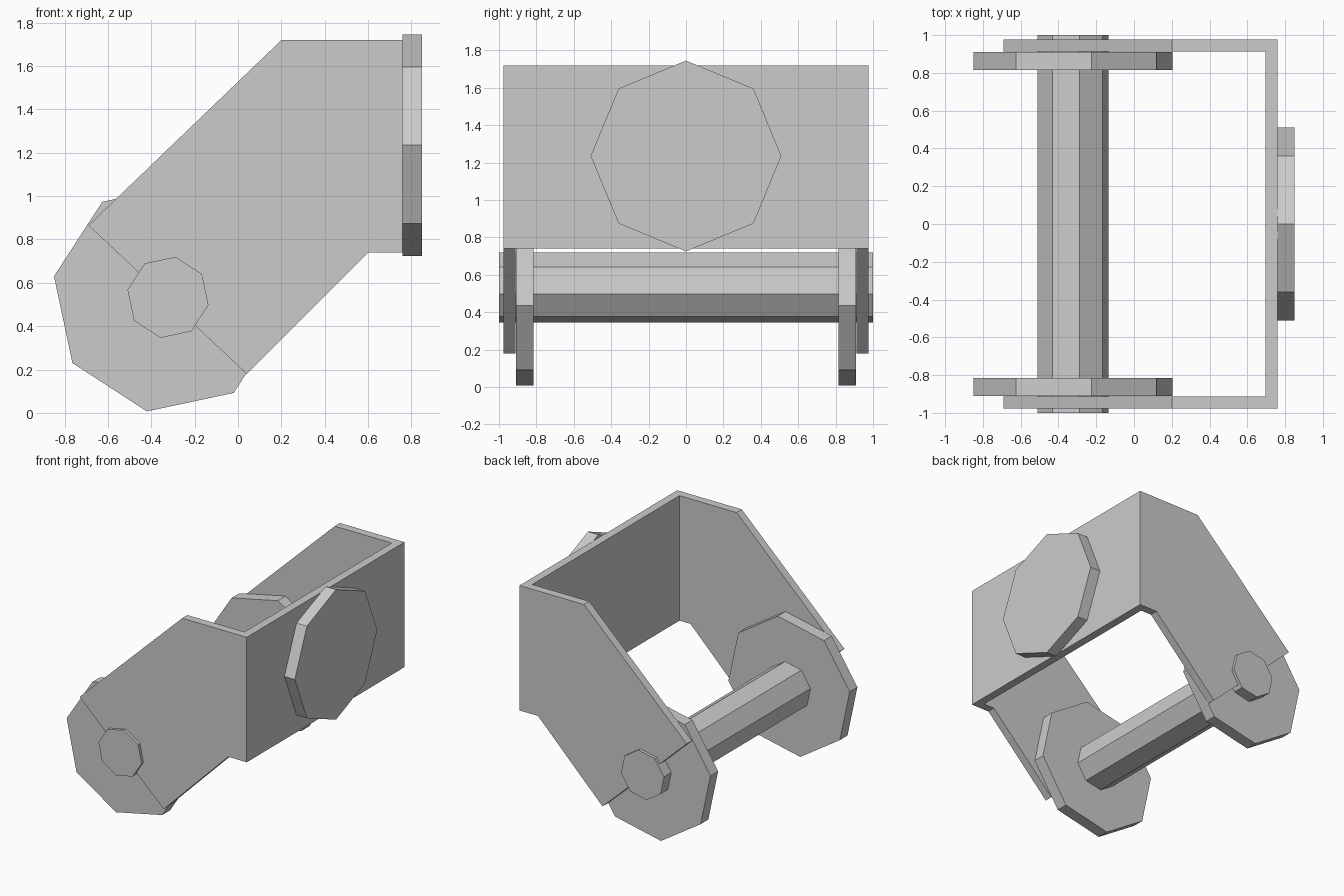
import bpy, bmesh
from math import cos, sin, radians
from mathutils import Vector

if "Cube" in bpy.data.objects:
    bpy.data.objects.remove(bpy.data.objects["Cube"])


def prism(name, profile, start, end, axis="Y"):
    """Extrude a flat profile from start to end along Y (profile in x,z) or X (profile in y,z)."""
    bm = bmesh.new()
    place = (lambda a, b: (a, start, b)) if axis == "Y" else (lambda a, b: (start, a, b))
    face = bm.faces.new([bm.verts.new(place(a, b)) for a, b in profile])
    ext = bmesh.ops.extrude_face_region(bm, geom=[face])
    move = Vector((0, end - start, 0)) if axis == "Y" else Vector((end - start, 0, 0))
    bmesh.ops.translate(bm, vec=move, verts=[g for g in ext["geom"] if isinstance(g, bmesh.types.BMVert)])
    bmesh.ops.recalc_face_normals(bm, faces=bm.faces)
    mesh = bpy.data.meshes.new(name)
    bm.to_mesh(mesh)
    bm.free()
    obj = bpy.data.objects.new(name, mesh)
    bpy.context.collection.objects.link(obj)
    return obj


def octagon(cx, cy, radius, turn):
    return [(cx + radius * cos(radians(turn + 45 * i)),
             cy + radius * sin(radians(turn + 45 * i))) for i in range(8)]


AXLE = (-0.323, 0.533)
TILT = 34.5

# U-shaped bracket: solid side profile with the inside cut away
side = [(-0.69, 0.865), (0.20, 1.72), (0.76, 1.72), (0.76, 0.74), (0.60, 0.74), (0.04, 0.18)]
bracket = prism("bracket", side, -0.977, 0.977)
cutter = prism("bracket_cutter", [(-1.5, -0.5), (0.695, -0.5), (0.695, 2.5), (-1.5, 2.5)], -0.912, 0.912)
cutter.hide_render = True
cutter.hide_viewport = True
cut = bracket.modifiers.new("hollow", "BOOLEAN")
cut.operation = "DIFFERENCE"
cut.solver = "EXACT"
cut.object = cutter

# Axle through both arms
prism("axle", octagon(*AXLE, 0.19, TILT), -1.0, 1.0)

# Pair of washers just inside the arms
washer = prism("washers", octagon(*AXLE, 0.535, TILT), -0.91, -0.815)
mirror = washer.modifiers.new("mirror", "MIRROR")
mirror.use_axis = (False, True, False)

# Round mounting pad on the end plate
prism("mounting_pad", octagon(0, 1.235, 0.51, 0), 0.76, 0.85, axis="X")
